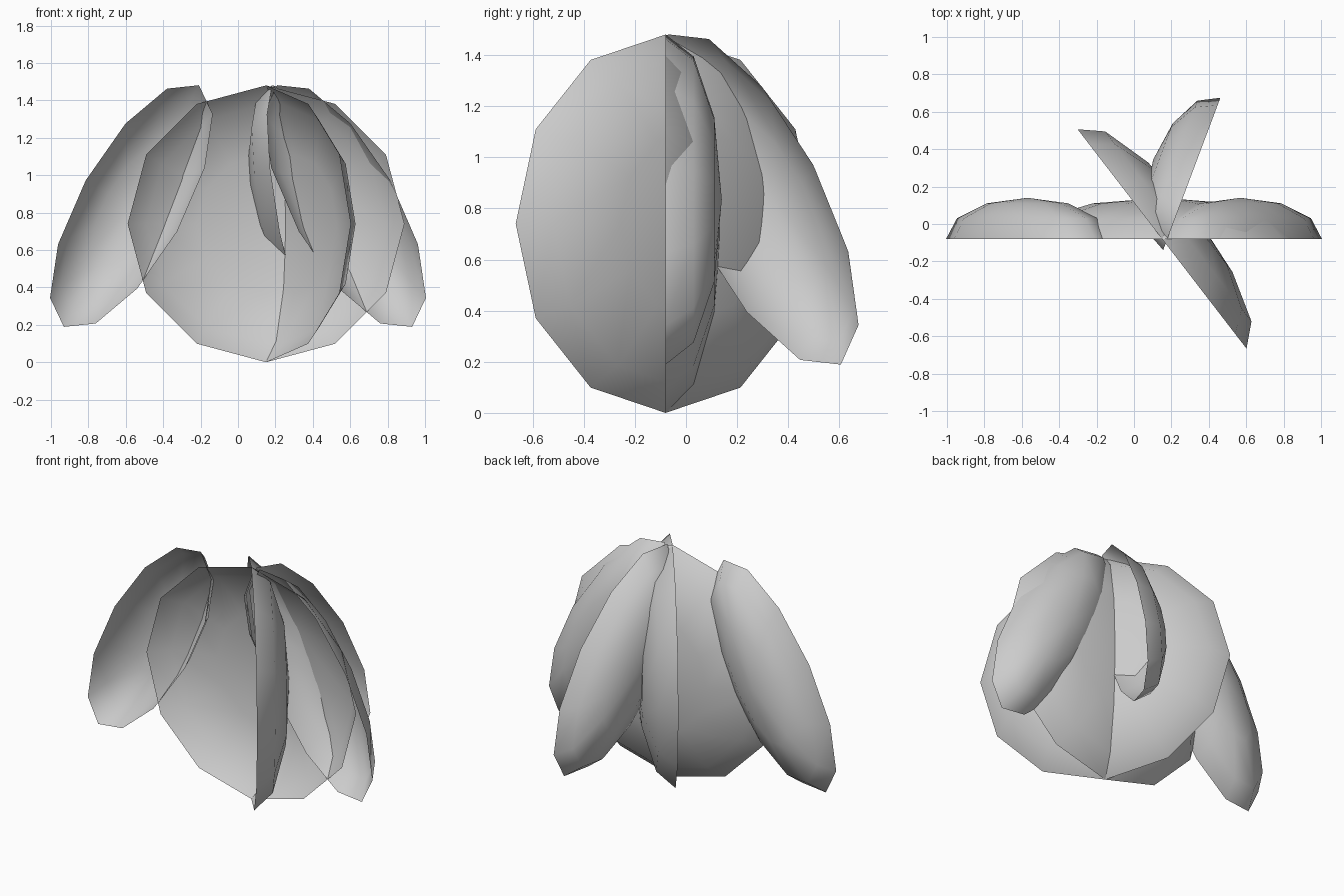
import bpy
import bmesh
from math import radians
from mathutils import Matrix

cube = bpy.data.objects.get("Cube")
if cube:
    bpy.data.objects.remove(cube, do_unlink=True)

grey = bpy.data.materials.new("soft grey")
grey.use_nodes = True
grey.diffuse_color = (0.6, 0.6, 0.6, 1)
grey.node_tree.nodes["Principled BSDF"].inputs["Base Color"].default_value = (0.6, 0.6, 0.6, 1)

LENGTH, DEPTH = 0.74, 0.22
# Local dome axes: x runs up the petal, y across it, z out of its back
UPRIGHT = Matrix(((0, 1, 0, 0), (0, 0, 1, 0), (1, 0, 0, 0), (0, 0, 0, 1)))


def petal(name, centre, width, tilt=0, turn=0):
    """Open, shallow half-ellipsoid shell with a twelve-sided rim."""
    bm = bmesh.new()
    bmesh.ops.create_uvsphere(bm, u_segments=12, v_segments=6, radius=1)
    lower = [v for v in bm.verts if v.co.z < -0.01]
    bmesh.ops.delete(bm, geom=lower, context='VERTS')
    bm.transform(Matrix.Translation(centre)
                 @ Matrix.Rotation(radians(turn), 4, 'Z')
                 @ Matrix.Rotation(radians(tilt), 4, 'Y')
                 @ UPRIGHT
                 @ Matrix.Diagonal((LENGTH, width, DEPTH, 1)))
    for face in bm.faces:
        face.smooth = True
    mesh = bpy.data.meshes.new(name)
    bm.to_mesh(mesh)
    bm.free()
    mesh.materials.append(grey)
    bpy.context.collection.objects.link(bpy.data.objects.new(name, mesh))


# Two round petals crossing on a shared upright axis
petal("round_petal_middle", (0.15, -0.08, 0.74), LENGTH)
petal("round_petal_crossing", (0.15, -0.08, 0.74), LENGTH, turn=-52.4)

# Slim drooping petals, a mirrored pair and one turned to the back
for side, label in ((-1, "right"), (1, "left")):
    petal("slim_petal_" + label, (side * 0.57, -0.08, 0.835), 0.28, tilt=-side * 29.2)
petal("slim_petal_back", (0.309, 0.268, 0.835), 0.28, tilt=-29.2, turn=69.4)
